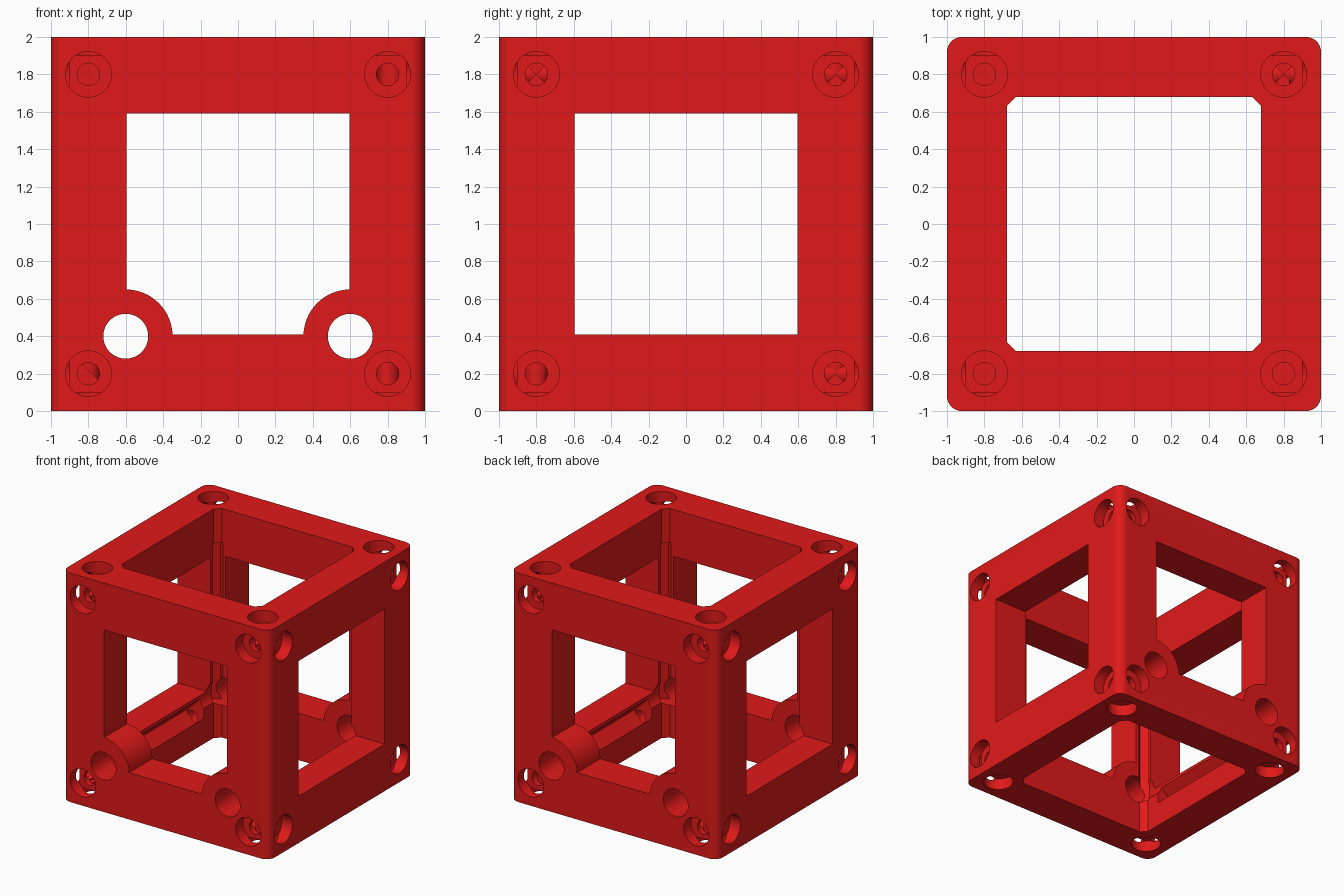
import bpy, bmesh
from math import radians, atan2, sqrt, pi
from mathutils import Matrix, Vector

if "Cube" in bpy.data.objects:
    bpy.data.objects.remove(bpy.data.objects["Cube"])


def make(name, bm):
    bmesh.ops.recalc_face_normals(bm, faces=bm.faces)
    me = bpy.data.meshes.new(name)
    bm.to_mesh(me)
    bm.free()
    ob = bpy.data.objects.new(name, me)
    bpy.context.collection.objects.link(ob)
    return ob


def box(name, size, loc, rot=Matrix()):
    bm = bmesh.new()
    m = Matrix.Translation(loc) @ rot @ Matrix.Diagonal((*size, 1))
    bmesh.ops.create_cube(bm, size=1, matrix=m)
    return make(name, bm)


def cyl(name, r, a, b, seg=48):
    a, b = Vector(a), Vector(b)
    rot = (b - a).to_track_quat('Z', 'Y').to_matrix().to_4x4()
    bm = bmesh.new()
    bmesh.ops.create_cone(bm, cap_ends=True, segments=seg, radius1=r, radius2=r,
                          depth=(b - a).length, matrix=Matrix.Translation((a + b) / 2) @ rot)
    return make(name, bm)


def cut(target, cutter):
    cutter.hide_render = True
    mod = target.modifiers.new("cut", 'BOOLEAN')
    mod.operation, mod.solver, mod.object = 'DIFFERENCE', 'EXACT', cutter
    bpy.context.view_layer.objects.active = target
    bpy.ops.object.modifier_apply(modifier=mod.name)
    bpy.data.objects.remove(cutter)


def bevel_vertical(ob, width, seg):
    bm = bmesh.new()
    bm.from_mesh(ob.data)
    edges = [e for e in bm.edges if abs(e.verts[0].co.z - e.verts[1].co.z) > 1]
    bmesh.ops.bevel(bm, geom=edges, offset=width, segments=seg, profile=0.5, affect='EDGES')
    bm.to_mesh(ob.data)
    bm.free()


# Outer block with rounded upright edges
frame = box("cube_frame", (2, 2, 2), (0, 0, 1))
bevel_vertical(frame, 0.08, 8)

# Square shaft open at top and bottom, with chamfered corners
shaft = box("shaft_cutter", (1.36, 1.36, 3), (0, 0, 1))
bevel_vertical(shaft, 0.05, 1)
cut(frame, shaft)

# Side windows, and front/back windows that leave rod bosses in the lower corners
cut(frame, box("side_window_cutter", (3, 1.19, 1.18), (0, 0, 1)))
window = box("front_window_cutter", (1.19, 3, 1.18), (0, 0, 1))
for sx in (-1, 1):
    cut(window, cyl("rod_boss", 0.25, (sx * 0.6, -2, 0.4), (sx * 0.6, 2, 0.4), 64))
cut(frame, window)

# Rod holes
for sx in (-1, 1):
    cut(frame, cyl("rod_cutter", 0.12, (sx * 0.6, -2, 0.4), (sx * 0.6, 2, 0.4)))

# Slots in the lower beams and in the posts
for sx in (-1, 1):
    d = 0.95 / sqrt(2)
    rot = Matrix.Rotation(radians(45 if sx > 0 else 135), 4, 'Y')
    cut(frame, box("beam_slot_cutter", (0.334, 1.0, 0.14), (sx * d, 0, 1 - d), rot))
    for sy in (-1, 1):
        rot = Matrix.Rotation(atan2(sy, sx), 4, 'Z')
        p = 0.92 / sqrt(2)
        cut(frame, box("post_slot_cutter", (0.2, 0.08, 1.4), (sx * p, sy * p, 1), rot))

# Counterbored screw holes at the four corners of all six faces
for axis in range(3):
    for side in (-1, 1):
        for u in (-0.8, 0.8):
            for v in (-0.8, 0.8):
                def point(t):
                    c = [u, v]
                    c.insert(axis, side * t)
                    return Vector(c) + Vector((0, 0, 1))
                cut(frame, cyl("counterbore_cutter", 0.122, point(0.9), point(1.1), 40))
                cut(frame, cyl("screw_cutter", 0.06, point(0.48), point(1.05), 24))

# Red finish
red = bpy.data.materials.new("red")
red.diffuse_color = (0.75, 0.01, 0.01, 1)
red.use_nodes = True
red.node_tree.nodes["Principled BSDF"].inputs["Base Color"].default_value = red.diffuse_color
frame.data.materials.clear()
frame.data.materials.append(red)
for p in frame.data.polygons:
    p.material_index = 0
bpy.ops.object.select_all(action='DESELECT')
frame.select_set(True)
bpy.context.view_layer.objects.active = frame
bpy.ops.object.shade_smooth_by_angle(angle=radians(30))
